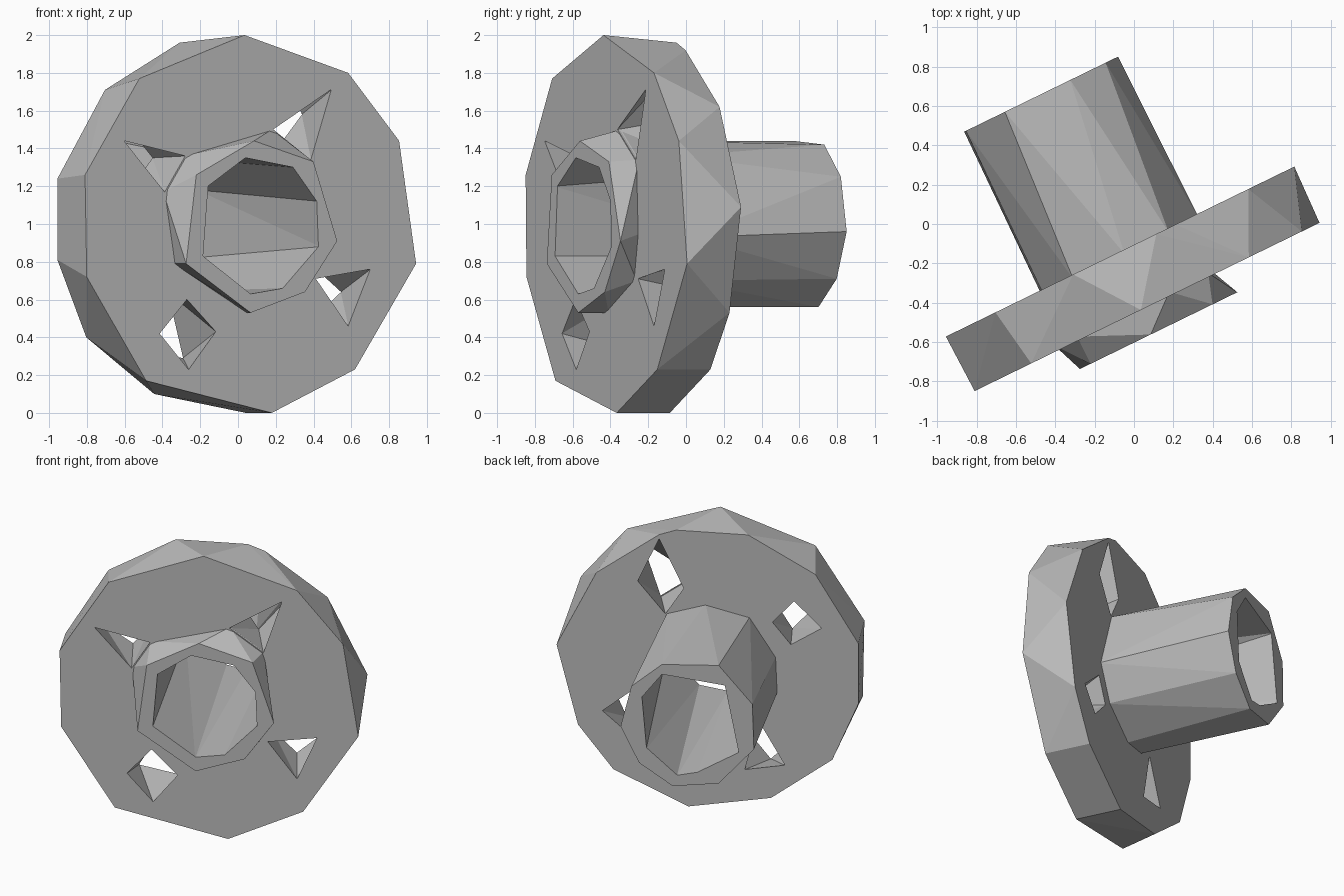
import bpy
import bmesh
from math import radians
from mathutils import Matrix

# Remove the default cube only
cube = bpy.data.objects.get("Cube")
if cube:
    bpy.data.objects.remove(cube, do_unlink=True)

# Single dull metal colour
grey_metal = bpy.data.materials.new("grey_metal")
grey_metal.use_nodes = True
grey_metal.diffuse_color = (0.5, 0.5, 0.5, 1)
shader = next(n for n in grey_metal.node_tree.nodes if n.type == 'BSDF_PRINCIPLED')
shader.inputs["Base Color"].default_value = grey_metal.diffuse_color

# The whole flange is turned about the vertical axis
turn = Matrix.Rotation(radians(26), 4, 'Z')

# Depth of each plane along the flange axis
BOSS_FRONT, DISC_FRONT, DISC_BACK, TUBE_END = -0.542, -0.408, -0.095, 0.80
MARGIN = 0.02


def loft(name, front, front_depth, back, back_depth):
    """Faceted solid between two convex outlines given as (across, height)."""
    bm = bmesh.new()
    for outline, depth in ((front, front_depth), (back, back_depth)):
        for across, height in outline:
            bm.verts.new((across, depth, height))
    result = bmesh.ops.convex_hull(bm, input=bm.verts[:])
    loose = set(result["geom_interior"] + result["geom_unused"])
    loose = [g for g in loose if isinstance(g, bmesh.types.BMVert) and g.is_valid]
    bmesh.ops.delete(bm, geom=loose, context='VERTS')
    bmesh.ops.dissolve_limit(bm, angle_limit=radians(0.5),
                             verts=bm.verts[:], edges=bm.edges[:])
    bmesh.ops.recalc_face_normals(bm, faces=bm.faces[:])
    bm.transform(turn)
    mesh = bpy.data.meshes.new(name)
    bm.to_mesh(mesh)
    bm.free()
    mesh.materials.append(grey_metal)
    obj = bpy.data.objects.new(name, mesh)
    bpy.context.collection.objects.link(obj)
    return obj


def combine(target, tool, operation):
    """Apply a boolean and discard the tool object."""
    modifier = target.modifiers.new("combine", 'BOOLEAN')
    modifier.operation = operation
    modifier.solver = 'EXACT'
    modifier.object = tool
    tool.hide_render = True
    bpy.context.view_layer.objects.active = target
    bpy.ops.object.modifier_apply(modifier=modifier.name)
    bpy.data.objects.remove(tool, do_unlink=True)


# Large flange disc
disc_front = [(-.16, 2), (.45, 1.8), (.75, 1.44), (.85, .79), (.49, .23),
              (0, 0), (-.74, .17), (-1.09, .72), (-1.1, 1.26), (-.78, 1.77)]
disc_back = [(-.39, 1.96), (.08, 1.96), (.19, 1.92), (.6, 1.62), (.86, 1.09),
             (.72, .53), (.49, .23), (0, 0), (-.54, .1), (-.94, .4),
             (-1.11, .81), (-1.11, 1.24), (-.83, 1.71)]
flange = loft("flange_disc", disc_front, DISC_FRONT, disc_back, DISC_BACK)

# Four irregular bolt holes, each as a front and a back outline
bolt_holes = {
    "upper_left": ([(.35, 1.71), (.01, 1.5), (.23, 1.34)],
                   [(.19, 1.89), (.33, 1.58), (.15, 1.36), (.03, 1.55)]),
    "upper_right": ([(-.87, 1.44), (-.51, 1.36), (-.63, 1.17)],
                    [(-.69, 1.51), (-.87, 1.33), (-.67, 1.2), (-.55, 1.35)]),
    "lower_left": ([(.58, .76), (.26, .71), (.45, .46)],
                   [(.56, .64), (.34, .82), (.4, .5), (.24, .65)]),
    "lower_right": ([(-.5, .6), (-.33, .43), (-.49, .23), (-.66, .42)],
                    [(-.46, .64), (-.63, .34), (-.37, .29)]),
}
for side, (front, back) in bolt_holes.items():
    cutter = loft(side + "_bolt_hole", front, DISC_FRONT - MARGIN / 10,
                  back, DISC_BACK + MARGIN / 10)
    combine(flange, cutter, 'DIFFERENCE')

# Long tube behind the disc
tube_base = [(.14, 1.36), (-.11, 1.44), (-.4, 1.37), (-.57, 1.1), (-.58, .85),
             (-.33, .59), (-.12, .56), (.17, .7), (.31, .93)]
tube_end = [(-.34, 1.44), (.03, 1.42), (.23, 1.25), (.3, .96), (.18, .71),
            (-.04, .56), (-.34, .6), (-.57, .86), (-.56, 1.18)]
tube = loft("rear_tube", tube_base, DISC_BACK - MARGIN, tube_end, TUBE_END)
combine(flange, tube, 'UNION')

# Short raised boss in front of the disc
boss_rim = [(-.17, 1.44), (.18, 1.33), (.32, .91), (.13, .64), (-.19, .53),
            (-.57, .79), (-.51, 1.26)]
boss_base = [(-.51, 1.36), (.01, 1.5), (.23, 1.34), (.25, .95), (.2, .7),
             (-.14, .53), (-.57, .79), (-.63, 1.17)]
boss = loft("front_boss", boss_rim, BOSS_FRONT, boss_base, DISC_FRONT + MARGIN)
combine(flange, boss, 'UNION')

# Bore running through boss, disc and tube
bore_front = [(-.22, 1.35), (.06, 1.3), (.2, 1.12), (.21, .88), (0, .66),
              (-.19, .63), (-.47, .83), (-.44, 1.2)]
bore_back = [(.03, 1.35), (-.38, 1.3), (-.47, .83), (-.2, .67), (-.07, .64),
             (.13, .82), (.16, 1.18)]
bore = loft("bore", bore_front, BOSS_FRONT - MARGIN, bore_back, TUBE_END + MARGIN)
combine(flange, bore, 'DIFFERENCE')
flange.name = "flange_with_tube"
